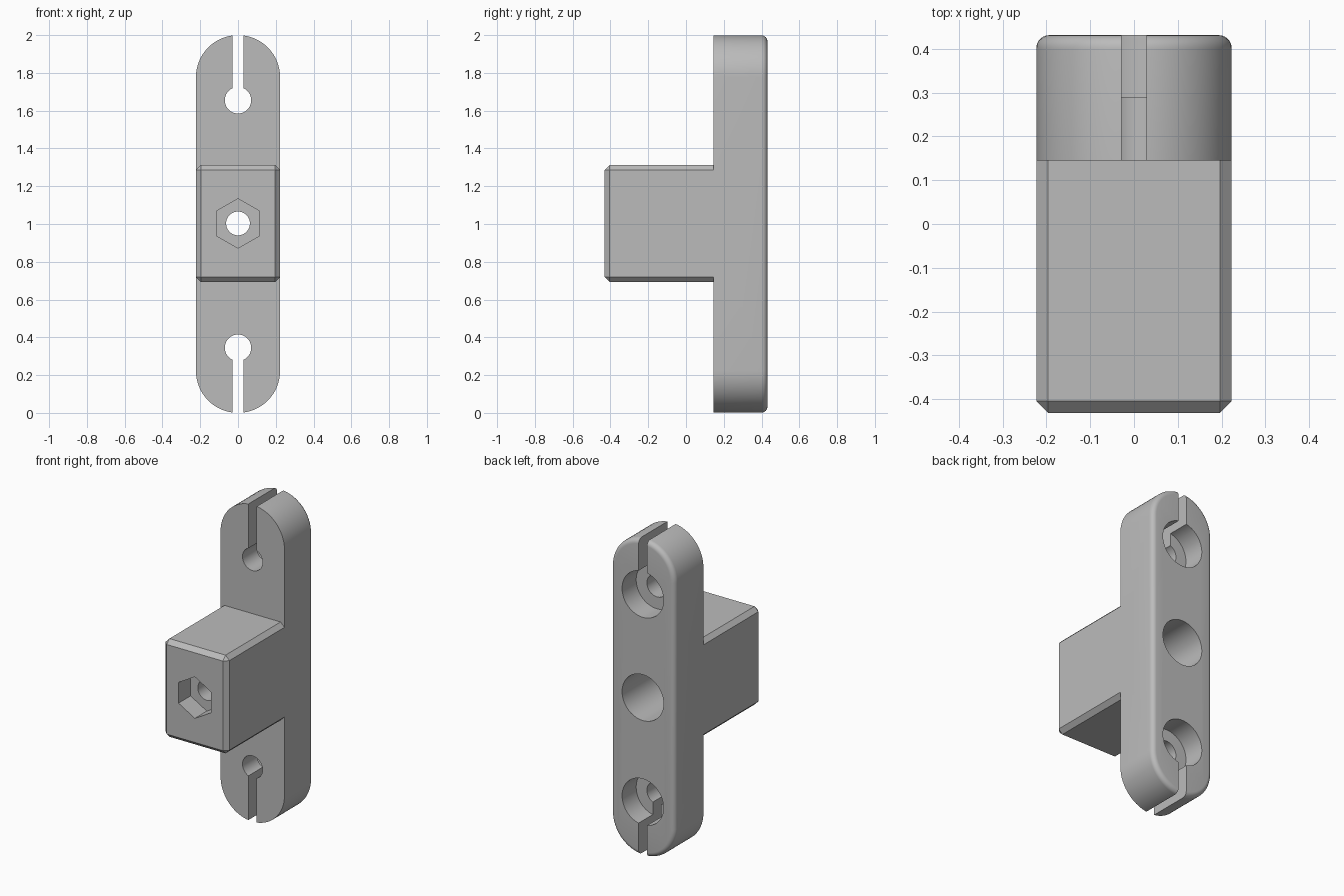
import bpy, bmesh, math
from mathutils import Matrix

if "Cube" in bpy.data.objects:
    bpy.data.objects.remove(bpy.data.objects["Cube"])

HALF_W = 0.223            # half width of plate and block
PLATE_FRONT, BACK, FRONT = 0.145, 0.431, -0.431
SLOT_HOLE_Z = 0.655       # offset of the end holes from the middle

grey = bpy.data.materials.new("grey plastic")
grey.use_nodes = True
colour = (0.5, 0.5, 0.5, 1)
grey.diffuse_color = colour
grey.node_tree.nodes["Principled BSDF"].inputs["Base Color"].default_value = colour


def make_object(name, bm):
    bmesh.ops.recalc_face_normals(bm, faces=bm.faces)
    mesh = bpy.data.meshes.new(name)
    bm.to_mesh(mesh)
    bm.free()
    mesh.materials.append(grey)
    obj = bpy.data.objects.new(name, mesh)
    bpy.context.collection.objects.link(obj)
    return obj


def box(name, x, y0, y1, z0, z1):
    bm = bmesh.new()
    place = Matrix.Translation((0, (y0 + y1) / 2, (z0 + z1) / 2))
    size = Matrix.Diagonal((2 * x, y1 - y0, z1 - z0, 1))
    bmesh.ops.create_cube(bm, size=1, matrix=place @ size)
    return bm


def bore(name, radius, y0, y1, z, sides=64):
    """Prism along y with a corner pointing up."""
    bm = bmesh.new()
    ring = [bm.verts.new((radius * math.sin(math.tau * i / sides), y0,
                          z + radius * math.cos(math.tau * i / sides)))
            for i in range(sides)]
    cap = bm.faces.new(ring)
    side = bmesh.ops.extrude_face_region(bm, geom=[cap], use_keep_orig=True)
    moved = [v for v in side["geom"] if isinstance(v, bmesh.types.BMVert)]
    bmesh.ops.translate(bm, verts=moved, vec=(0, y1 - y0, 0))
    return make_object(name, bm)


def combine(target, tool, operation):
    mod = target.modifiers.new(tool.name, "BOOLEAN")
    mod.object, mod.operation, mod.solver = tool, operation, "EXACT"
    bpy.ops.object.select_all(action="DESELECT")
    bpy.context.view_layer.objects.active = target
    target.select_set(True)
    bpy.ops.object.modifier_apply(modifier=mod.name)
    bpy.data.objects.remove(tool)


# Rounded-end plate with a softened back rim
bm = bmesh.new()
outline = []
for centre, start in ((2 - HALF_W, 0), (HALF_W, math.pi)):
    for i in range(33):
        a = start + math.pi * i / 32
        outline.append(bm.verts.new((HALF_W * math.cos(a), PLATE_FRONT,
                                     centre + HALF_W * math.sin(a))))
face = bm.faces.new(outline)
extruded = bmesh.ops.extrude_face_region(bm, geom=[face], use_keep_orig=True)
back_verts = [v for v in extruded["geom"] if isinstance(v, bmesh.types.BMVert)]
bmesh.ops.translate(bm, verts=back_verts, vec=(0, BACK - PLATE_FRONT, 0))
rim = [e for e in bm.edges if all(v.co.y > BACK - 0.001 for v in e.verts)]
bmesh.ops.bevel(bm, geom=rim, offset=0.03, segments=6, profile=0.5, affect="EDGES")
body = make_object("bracket_body", bm)

# Chamfered block standing out of the front
bm = box("block", HALF_W, FRONT, 0.25, 0.693, 1.313)
edges = [e for e in bm.edges if min(v.co.y for v in e.verts) < 0]
bmesh.ops.bevel(bm, geom=edges, offset=0.027, segments=1, affect="EDGES")
combine(body, make_object("block", bm), "UNION")

# Slotted, counterbored holes at both ends
for sign in (1, -1):
    z = 1 + sign * SLOT_HOLE_Z
    combine(body, bore("end_hole", 0.07, 0, 0.6, z), "DIFFERENCE")
    combine(body, bore("end_counterbore", 0.145, 0.29, 0.6, z), "DIFFERENCE")
    low, high = sorted((z, 1 + sign * 1.2))
    slot = make_object("slot", box("slot", 0.029, 0, 0.6, low, high))
    combine(body, slot, "DIFFERENCE")

# Middle bolt hole, deep back bore and hexagonal nut pocket
combine(body, bore("bolt_hole", 0.063, -0.6, 0.6, 1.003), "DIFFERENCE")
combine(body, bore("back_bore", 0.145, -0.15, 0.6, 1.003), "DIFFERENCE")
combine(body, bore("nut_pocket", 0.131, -0.6, FRONT + 0.12, 1.003, 6), "DIFFERENCE")

bpy.ops.object.select_all(action="DESELECT")
body.select_set(True)
bpy.context.view_layer.objects.active = body
bpy.ops.object.shade_smooth_by_angle(angle=math.radians(30))
